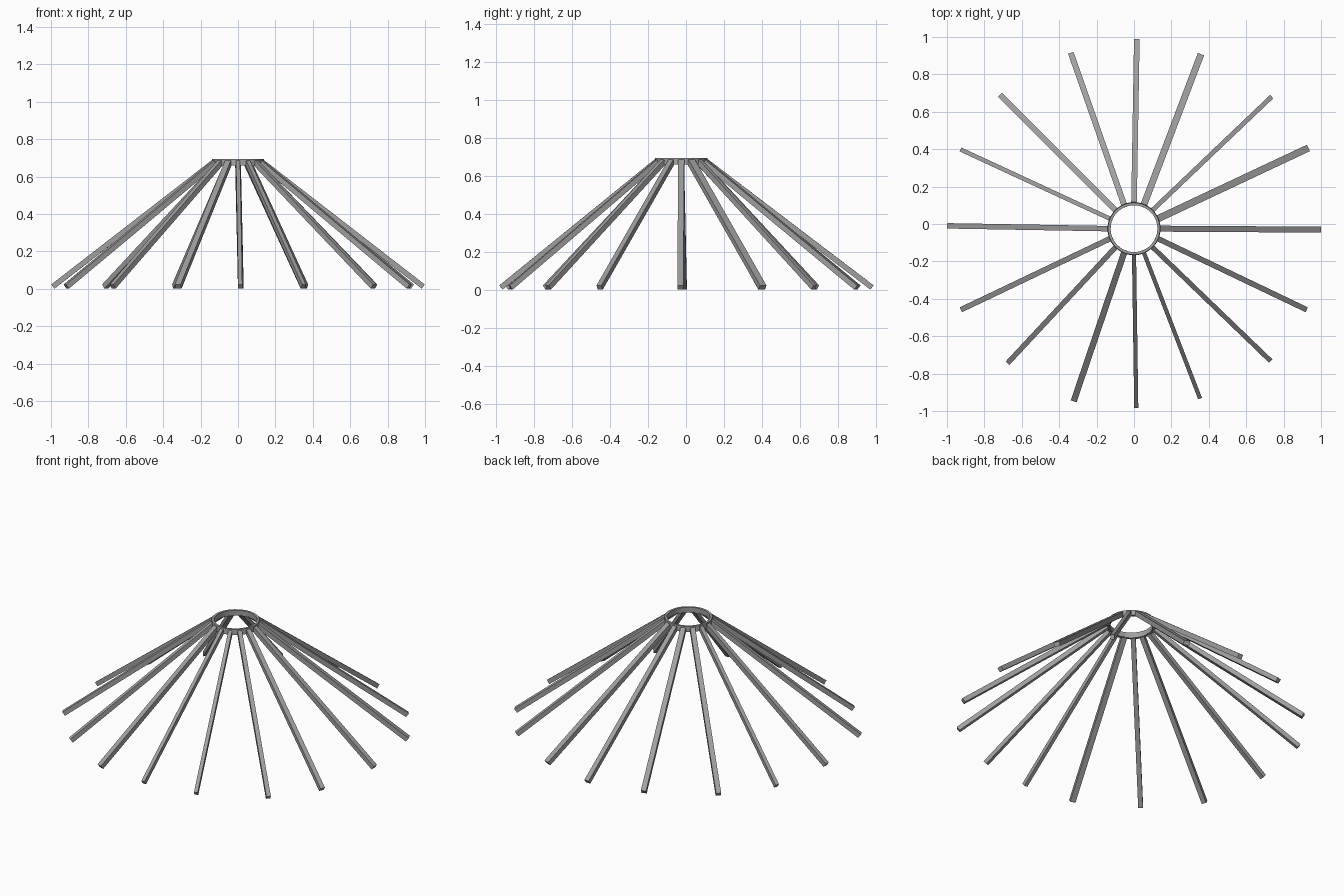
import bpy, bmesh, math
from mathutils import Vector, Matrix

if "Cube" in bpy.data.objects:
    bpy.data.objects.remove(bpy.data.objects["Cube"])

CY = -0.025  # centre of the top ring

grey = bpy.data.materials.new("dark_grey")
grey.diffuse_color = (0.35, 0.35, 0.35, 1)
grey.use_nodes = True
grey.node_tree.nodes["Principled BSDF"].inputs["Base Color"].default_value = grey.diffuse_color


def finish(name, bm):
    bmesh.ops.recalc_face_normals(bm, faces=bm.faces[:])
    me = bpy.data.meshes.new(name)
    bm.to_mesh(me)
    bm.free()
    me.materials.append(grey)
    ob = bpy.data.objects.new(name, me)
    bpy.context.collection.objects.link(ob)
    return ob


def pole(name, a, b, w):
    # square bar from a to b
    d = b - a
    bm = bmesh.new()
    bmesh.ops.create_cube(bm, size=1)
    bm.transform(Matrix.Diagonal((w, 0.028, d.length, 1)))
    bm.transform(d.to_track_quat('Z', 'Y').to_matrix().to_4x4())
    bmesh.ops.translate(bm, verts=bm.verts[:], vec=(a + b) / 2)
    return finish(name, bm)


# Roof poles: foot x, foot y, width
feet = [
    (0.99, -0.03, .032), (0.925, 0.403, .038), (0.73, 0.675, .025), (0.355, 0.90, .036),
    (0.015, 0.98, .030), (-0.335, 0.907, .031), (-0.71, 0.685, .03), (-0.92, 0.395, .023),
    (-0.99, -0.01, .029), (-0.918, -0.455, .029), (-0.67, -0.738, .028), (-0.32, -0.94, .033),
    (0.012, -0.975, .022), (0.35, -0.925, .022), (0.725, -0.727, .026), (0.916, -0.455, .029)]
for i, (x, y, w) in enumerate(feet):
    # heads sit on the ring, evenly spaced
    t = i * math.tau / 16
    head = Vector((0.133 * math.cos(t), CY + 0.133 * math.sin(t), 0.676))
    pole(f"roof_pole_{i + 1:02d}", head, Vector((x, y, 0.0125)), w)

# Crown ring: thin band, open top and bottom
bm = bmesh.new()
N = 48
loops = []
for r, z in ((0.125, 0.66), (0.142, 0.66), (0.139, 0.695), (0.125, 0.695)):
    loops.append([bm.verts.new((r * math.cos(k * math.tau / N),
                                CY + r * math.sin(k * math.tau / N), z)) for k in range(N)])
for j in range(4):
    p, q = loops[j], loops[(j + 1) % 4]
    for k in range(N):
        bm.faces.new((p[k], p[(k + 1) % N], q[(k + 1) % N], q[k]))
ring = finish("crown_ring", bm)
bpy.context.view_layer.objects.active = ring
ring.select_set(True)
bpy.ops.object.shade_smooth_by_angle()
